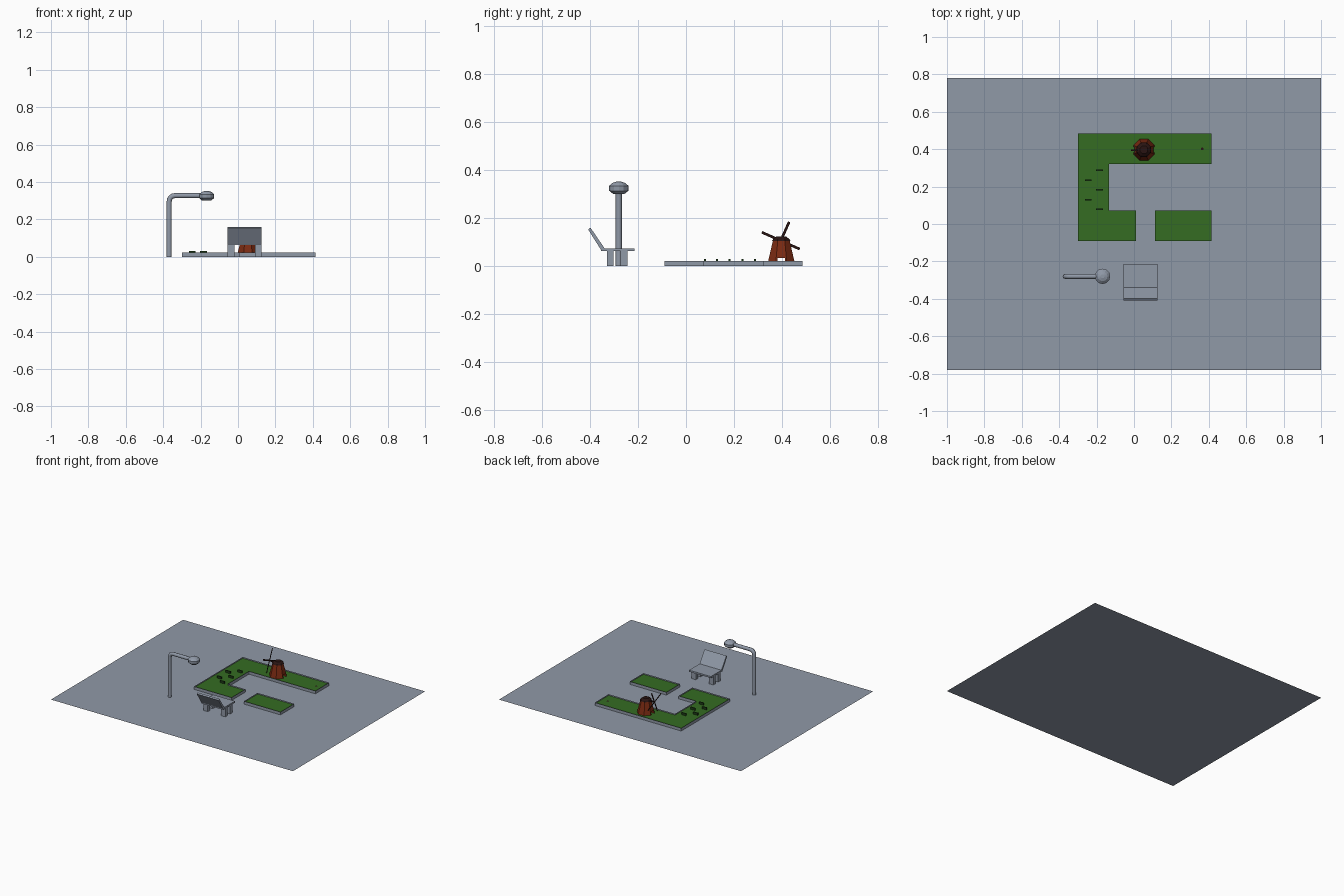
import bpy, bmesh, math
from mathutils import Matrix, Vector

if "Cube" in bpy.data.objects:
    bpy.data.objects.remove(bpy.data.objects["Cube"])


def mat(name, rgb):
    m = bpy.data.materials.new(name)
    m.diffuse_color = (*rgb, 1)
    m.use_nodes = True
    m.node_tree.nodes["Principled BSDF"].inputs["Base Color"].default_value = m.diffuse_color
    return m


GREY = mat("grey", (0.28, 0.32, 0.39))
GREEN = mat("turf green", (0.035, 0.15, 0.016))
RED = mat("mill red brown", (0.20, 0.024, 0.006))
DARK = mat("dark brown", (0.022, 0.007, 0.006))
PEG = mat("dark green", (0.012, 0.045, 0.008))


def finish(bm, name, *mats):
    me = bpy.data.meshes.new(name)
    bm.to_mesh(me)
    bm.free()
    ob = bpy.data.objects.new(name, me)
    for m in mats:
        me.materials.append(m)
    bpy.context.collection.objects.link(ob)
    return ob


def box(name, x0, x1, y0, y1, z0, z1, m):
    bm = bmesh.new()
    t = Matrix.Translation(((x0 + x1) / 2, (y0 + y1) / 2, (z0 + z1) / 2))
    bmesh.ops.create_cube(bm, size=1, matrix=t @ Matrix.Diagonal((x1 - x0, y1 - y0, z1 - z0, 1)))
    return finish(bm, name, m)


def lathe(name, profile, cx, cy, n, m, turn=0.0):
    """Closed ring stack from (radius, z) pairs."""
    bm = bmesh.new()
    rings = [[bm.verts.new((cx + r * math.cos(turn + 2 * math.pi * i / n),
                            cy + r * math.sin(turn + 2 * math.pi * i / n), z))
              for i in range(n)] for r, z in profile]
    for a, b in zip(rings, rings[1:]):
        for i in range(n):
            j = (i + 1) % n
            bm.faces.new((a[i], a[j], b[j], b[i]))
    bm.faces.new(rings[0][::-1])
    bm.faces.new(rings[-1])
    return finish(bm, name, m)


def course(name, outline):
    """Raised grey border around a sunken green."""
    bm = bmesh.new()
    low = [bm.verts.new((x, y, 0)) for x, y in outline]
    top = [bm.verts.new((x, y, 0.022)) for x, y in outline]
    n = len(outline)
    for i in range(n):
        j = (i + 1) % n
        bm.faces.new((low[i], low[j], top[j], top[i]))
    lid = bm.faces.new(top)
    bmesh.ops.inset_region(bm, faces=[lid], thickness=0.014, use_even_offset=True)
    new = bmesh.ops.extrude_discrete_faces(bm, faces=[lid])["faces"]
    new[0].material_index = 1
    bmesh.ops.translate(bm, vec=(0, 0, -0.009), verts=new[0].verts)
    return finish(bm, name, GREY, GREEN)


# ground sheet
bm = bmesh.new()
bmesh.ops.create_grid(bm, x_segments=1, y_segments=1, size=1,
                      matrix=Matrix.Diagonal((1, 0.78, 1, 1)))
finish(bm, "ground_sheet", GREY)

# golf lane in two pieces with a gap between
course("main_lane", [(-0.30, -0.09), (0.01, -0.09), (0.01, 0.072), (-0.135, 0.072),
                     (-0.135, 0.322), (0.414, 0.322), (0.414, 0.485), (-0.30, 0.485)])
course("start_lane", [(0.112, -0.09), (0.414, -0.09), (0.414, 0.072), (0.112, 0.072)])

# pegs and hole
for x, y in [(-0.245, 0.235), (-0.245, 0.13), (-0.185, 0.288), (-0.185, 0.182), (-0.185, 0.08)]:
    box("lane_peg", x - 0.018, x + 0.018, y - 0.004, y + 0.004, 0.013, 0.03, PEG)
lathe("hole", [(0.008, 0.013), (0.008, 0.0138)], 0.365, 0.402, 10, DARK)

# windmill tower with a tunnel for the ball
MX, MY = 0.053, 0.397
tower = lathe("mill_tower", [(0.061, 0.013), (0.038, 0.105)], MX, MY, 8, RED, math.pi / 8)
cutter = box("tunnel_cutter", MX - 0.1, MX + 0.1, MY - 0.016, MY + 0.016, 0.0, 0.034, RED)
cutter.hide_render = True
cutter.hide_viewport = True
cut = tower.modifiers.new("tunnel", "BOOLEAN")
cut.operation, cut.object, cut.solver = "DIFFERENCE", cutter, "EXACT"
lathe("mill_cap", [(0.042, 0.105), (0.036, 0.113), (0.022, 0.123)], MX, MY, 8, DARK, math.pi / 8)

# sails: four flat strips on the left side, and their axle
bm = bmesh.new()
hub = Vector((-0.016, MY - 0.002, 0.106))
for k in range(4):
    a = math.radians(66 + 90 * k)
    d = Vector((0, math.cos(a), math.sin(a)))
    s = Vector((0, -d.z, d.y)) * 0.0055
    bm.faces.new([bm.verts.new(hub + p) for p in (s, s + d * 0.086, d * 0.086 - s, -s)])
finish(bm, "mill_sails", DARK)
box("sail_axle", -0.016, 0.04, hub.y - 0.004, hub.y + 0.004, 0.102, 0.11, DARK)

# bench: legs, seat and leaning back
for x in (-0.055, 0.09):
    for y in (-0.33, -0.272):
        box("bench_leg", x, x + 0.036, y, y + 0.028, 0, 0.063, GREY)
box("bench_seat", -0.055, 0.125, -0.355, -0.215, 0.062, 0.074, GREY)
bm = bmesh.new()
prof = [(-0.352, 0.064), (-0.338, 0.072), (-0.398, 0.160), (-0.408, 0.153)]
face = bm.faces.new([bm.verts.new((-0.055, y, z)) for y, z in prof])
ext = bmesh.ops.extrude_face_region(bm, geom=[face])["geom"]
bmesh.ops.translate(bm, vec=(0.18, 0, 0), verts=[g for g in ext if isinstance(g, bmesh.types.BMVert)])
bmesh.ops.recalc_face_normals(bm, faces=bm.faces)
finish(bm, "bench_back", GREY)

# street lamp: bent pole, collar and head
LX, LY = -0.368, -0.28
path = [(LX, 0), (LX, 0.295)]
path += [(LX + 0.03 - 0.03 * math.cos(a), 0.297 + 0.03 * math.sin(a))
         for a in (math.pi / 8, math.pi / 4, math.pi * 3 / 8, math.pi / 2)]
path += [(-0.19, 0.327)]
cu = bpy.data.curves.new("lamp_pole", "CURVE")
cu.dimensions = "3D"
cu.bevel_depth = 0.0135
cu.bevel_resolution = 2
cu.use_fill_caps = True
sp = cu.splines.new("POLY")
sp.points.add(len(path) - 1)
for p, (x, z) in zip(sp.points, path):
    p.co = (x, LY, z, 1)
cu.materials.append(GREY)
bpy.context.collection.objects.link(bpy.data.objects.new("lamp_pole", cu))
lathe("lamp_head", [(0.024, 0.301), (0.040, 0.314), (0.041, 0.334), (0.026, 0.347), (0.01, 0.352)],
      -0.168, LY, 12, GREY)
